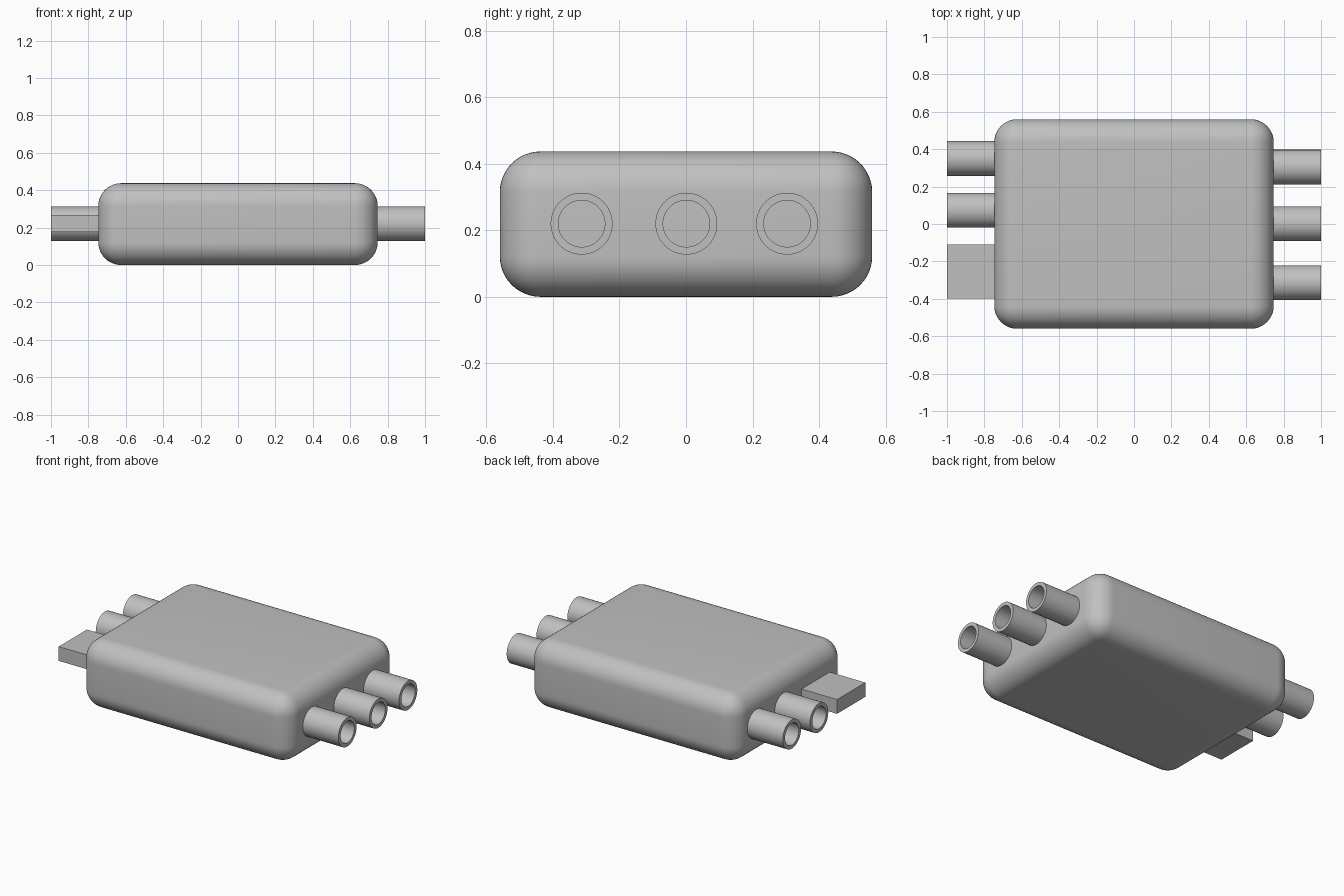
import bpy
import bmesh
from math import radians
from mathutils import Matrix, Vector

cube = bpy.data.objects.get("Cube")
if cube:
    bpy.data.objects.remove(cube, do_unlink=True)

grey = bpy.data.materials.new("plain_grey")
grey.use_nodes = True
colour = (0.53, 0.53, 0.53, 1)
grey.diffuse_color = colour
grey.node_tree.nodes["Principled BSDF"].inputs["Base Color"].default_value = colour

MID_Z = 0.22      # height of all connectors
BODY_X = 0.747    # half length of the housing
OUTER, INNER = 0.093, 0.07


def finish(name, bm, smooth=True):
    bmesh.ops.recalc_face_normals(bm, faces=bm.faces)
    mesh = bpy.data.meshes.new(name)
    bm.to_mesh(mesh)
    bm.free()
    mesh.materials.append(grey)
    obj = bpy.data.objects.new(name, mesh)
    bpy.context.collection.objects.link(obj)
    if smooth:
        bpy.ops.object.select_all(action="DESELECT")
        obj.select_set(True)
        bpy.context.view_layer.objects.active = obj
        bpy.ops.object.shade_smooth_by_angle(angle=radians(30))
    return obj


def box(name, low, high, radius=0):
    low, high = Vector(low), Vector(high)
    bm = bmesh.new()
    place = Matrix.Translation((low + high) / 2) @ Matrix.Diagonal((*(high - low), 1))
    bmesh.ops.create_cube(bm, size=1, matrix=place)
    if radius:
        bmesh.ops.bevel(bm, geom=bm.edges[:], offset=radius, segments=12,
                        profile=0.5, affect="EDGES")
    return finish(name, bm, radius > 0)


def tube(name, side, y):
    # Spin the wall section around the tube's own axis
    start, end = side * (BODY_X - 0.01), side
    section = [(start, INNER), (end, INNER), (end, OUTER), (start, OUTER)]
    bm = bmesh.new()
    verts = [bm.verts.new((x, y, MID_Z + r)) for x, r in section]
    edges = [bm.edges.new((verts[i], verts[(i + 1) % 4])) for i in range(4)]
    bmesh.ops.spin(bm, geom=verts + edges, cent=(0, y, MID_Z), axis=(1, 0, 0),
                   angle=radians(360), steps=64, use_merge=True)
    bmesh.ops.remove_doubles(bm, verts=bm.verts, dist=0.0001)
    return finish(name, bm)


# Rounded housing
box("housing", (-BODY_X, -0.56, 0), (BODY_X, 0.56, 0.437), 0.122)

# Hollow ports on both ends
for i, y in enumerate((-0.314, 0.001, 0.304)):
    tube(f"left_port_{i + 1}", 1, y)
for i, y in enumerate((0.073, 0.35)):
    tube(f"right_port_{i + 1}", -1, y)

# Flat plug beside the right ports
box("flat_plug", (-1, -0.397, 0.175), (0.01 - BODY_X, -0.11, 0.267))
